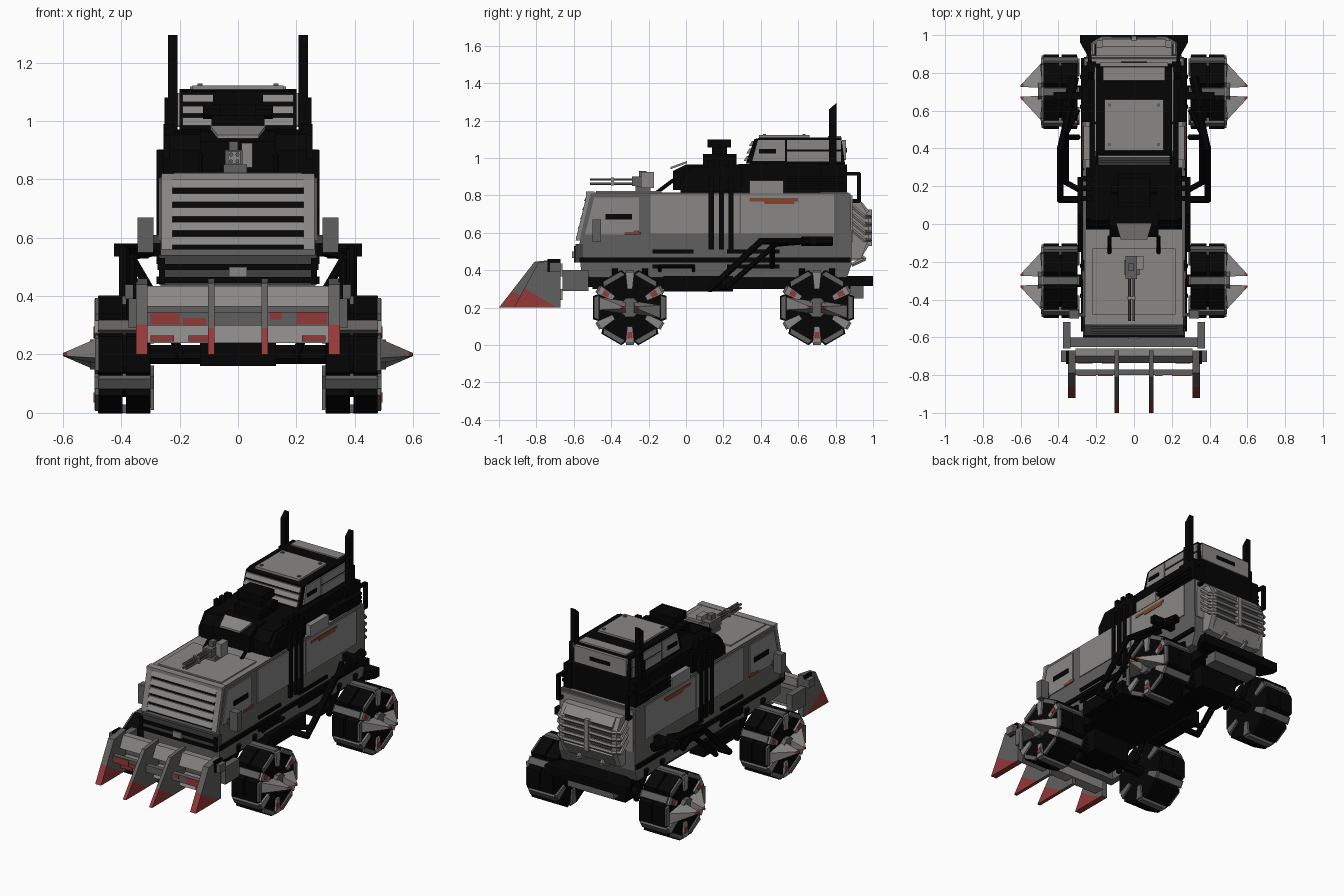
import bpy, bmesh, math
from mathutils import Vector, Matrix

if "Cube" in bpy.data.objects:
    bpy.data.objects.remove(bpy.data.objects["Cube"])


def material(name, c):
    m = bpy.data.materials.new(name)
    m.diffuse_color = (*c, 1)
    m.use_nodes = True
    m.node_tree.nodes["Principled BSDF"].inputs["Base Color"].default_value = m.diffuse_color
    return m


LIGHT = material("light grey", (0.255, 0.245, 0.24))
MID = material("mid grey", (0.12, 0.117, 0.115))
DARK = material("dark grey", (0.05, 0.05, 0.05))
BLACK = material("black", (0.0015, 0.0015, 0.0015))
RED = material("faded red", (0.30, 0.04, 0.04))
RUST = material("rust", (0.22, 0.06, 0.025))


def finish(name, bm, *mats):
    bmesh.ops.recalc_face_normals(bm, faces=bm.faces)
    me = bpy.data.meshes.new(name)
    bm.to_mesh(me)
    bm.free()
    for m in mats:
        me.materials.append(m)
    ob = bpy.data.objects.new(name, me)
    bpy.context.collection.objects.link(ob)
    return ob


def solid(name, mat, pts, both=False, red_cut=None):
    """Convex solid from corner points; optional mirrored copy and red tip below a slanted plane."""
    for s in ((1, -1) if both else (1,)):
        bm = bmesh.new()
        for p in pts:
            bm.verts.new((p[0] * s, p[1], p[2]))
        bmesh.ops.convex_hull(bm, input=bm.verts)
        bmesh.ops.dissolve_limit(bm, angle_limit=0.01, verts=bm.verts, edges=bm.edges)
        if red_cut is not None:
            no = Vector((0, 0.51, 0.86))
            bmesh.ops.bisect_plane(bm, geom=bm.verts[:] + bm.edges[:] + bm.faces[:],
                                   plane_co=no * red_cut / no.length_squared, plane_no=no)
            for f in bm.faces:
                f.material_index = int(f.calc_center_median().dot(no) < red_cut)
        finish(name + ("_right" if s > 0 else "_left") * both, bm, mat, RED)


def box(name, mat, xs, ys, zs, both=False):
    solid(name, mat, [(x, y, z) for x in xs for y in ys for z in zs], both)


def prism(name, mat, xs, profile, both=False, red_cut=None):
    solid(name, mat, [(x, y, z) for x in xs for y, z in profile], both, red_cut)


def rod(name, mat, path, r, both=False, n=8):
    """Round or square bar following a list of points."""
    for s in ((1, -1) if both else (1,)):
        bm = bmesh.new()
        pts = [Vector((x * s, y, z)) for x, y, z in path]
        for a, b in zip(pts, pts[1:]):
            d = b - a
            M = Matrix.Translation((a + b) / 2) @ d.to_track_quat('Z', 'Y').to_matrix().to_4x4() \
                @ Matrix.Rotation(math.pi / n, 4, 'Z')
            bmesh.ops.create_cone(bm, cap_ends=True, segments=n, radius1=r, radius2=r,
                                  depth=d.length + r * 0.8, matrix=M)
        finish(name + ("_right" if s > 0 else "_left") * both, bm, mat)


# Hull: dark lower tub, light upper shell with raked nose
prism("lower_hull", MID, (-.265, .265), [(-.56, .37), (-.57, .54), (.885, .54), (.885, .43), (.86, .36), (-.5, .36)])
prism("upper_hull", MID, (-.265, .265), [(-.57, .53), (-.565, .58), (-.51, .81), (.88, .81), (.885, .53)])
prism("nose_side_plate", LIGHT, (.264, .271), [(-.54, .59), (-.49, .79), (-.25, .79), (-.25, .59)], True)
box("door_plate", LIGHT, (.264, .271), (-.19, .285), (.595, .805), True)
box("rear_side_plate", LIGHT, (.264, .271), (.295, .79), (.595, .805), True)
box("hood_plate", LIGHT, (-.22, .22), (-.48, -.13), (.81, .824))
box("deck_plate", LIGHT, (-.255, .255), (-.505, .87), (.805, .816))
box("belt_stripe", BLACK, (.26, .28), (-.57, .88), (.442, .468), True)
for i, (y0, y1) in enumerate([(-.18, .04), (.22, .5)]):
    for z in (.42, .5):
        box(f"hull_slot_{i}", BLACK, (.26, .275), (y0, y1), (z - .01, z + .01), True)
box("nose_window_slot", BLACK, (.268, .276), (-.43, -.29), (.67, .70), True)
box("mirror", MID, (.29, .345), (-.50, -.455), (.55, .67), True)
box("mirror_arm", DARK, (.26, .30), (-.49, -.47), (.58, .61), True)
for y0, y1, z0, z1 in [(.34, .60, .768, .785), (.42, .58, .755, .77), (-.33, -.24, .59, .605), (-.28, -.25, .6, .612)]:
    box("rust_patch", RUST, (.270, .2745), (y0, y1), (z0, z1), True)
for y in (.135, .19, .24):
    box("side_rail", BLACK, (.25, .28), (y - .014, y + .014), (.51, .90), True)
    box("side_rail_top", BLACK, (.22, .255), (y - .014, y + .014), (.85, .99), True)

# Grille on the raked nose
prism("grille_back", BLACK, (-.235, .235), [(-.575, .56), (-.52, .80), (-.48, .80), (-.5, .56)])
for i in range(5):
    z = .575 + i * .049
    y = -.572 + i * .011
    prism(f"grille_louver_{i}", LIGHT, (-.225, .225), [(y - .018, z), (y, z + .03), (y + .03, z + .03), (y + .03, z)])
prism("grille_side", LIGHT, (.225, .262), [(-.59, .56), (-.53, .81), (-.49, .81), (-.53, .56)], True)
box("grille_top", LIGHT, (-.262, .262), (-.535, -.49), (.80, .82))

# Front bumper
box("bumper", DARK, (-.27, .27), (-.59, -.55), (.44, .54))
for z in (.455, .5):
    box("bumper_bar", BLACK, (-.25, .25), (-.60, -.58), (z - .01, z + .01))
box("bumper_upright", BLACK, (.25, .27), (-.60, -.58), (.44, .53), True)
box("tow_block", LIGHT, (-.03, .03), (-.61, -.58), (.465, .5))

# Plough with four teeth
prism("outer_tooth", MID, (.31, .35), [(-.92, .2), (-.79, .44), (-.67, .46), (-.67, .2)], True, -.18)
prism("inner_tooth", MID, (.08, .102), [(-1, .2), (-.81, .445), (-.67, .46), (-.67, .2)], True, -.225)
prism("plough_top_plate", LIGHT, (-.31, .31), [(-.735, .365), (-.70, .435), (-.66, .435), (-.66, .365)])
box("plough_top_cap", MID, (.31, .387), (-.73, -.67), (.39, .44), True)
box("plough_mid_bar", MID, (-.31, .31), (-.80, -.77), (.30, .345))
prism("plough_low_plate", LIGHT, (-.31, .31), [(-.73, .24), (-.70, .30), (-.66, .30), (-.66, .24)])
box("plough_back_beam", MID, (-.36, .36), (-.65, -.60), (.29, .39))
box("plough_hinge", BLACK, (.345, .36), (-.74, -.67), (.39, .46), True)
box("plough_arm", MID, (.335, .375), (-.66, -.52), (.29, .40), True)
for x0, x1, z0, z1 in [(-.30, -.2, .302, .343), (-.19, -.11, .30, .325), (.2, .305, .305, .345), (.11, .15, .32, .345)]:
    box("plough_red_stain", RED, (x0, x1), (-.804, -.798), (z0, z1))
for x in (-.26, -.13, .26):
    box("plough_red_plate", RED, (x - .04, x + .04), (-.738, -.728), (.245, .265))
box("plough_support", BLACK, (-.2, .2), (-.62, -.45), (.31, .37))

# Chassis, axles and suspension
box("chassis", BLACK, (-.2, .2), (-.5, .88), (.30, .37))
box("side_tank", BLACK, (.2, .30), (-.12, .25), (.285, .37), True)
for y in (-.3, .7):
    rod("axle", BLACK, [(-.3, y, .2), (.3, y, .2)], .035)
    box("differential", BLACK, (-.13, .13), (y - .09, y + .09), (.16, .31))
    for dy in (-.08, .08):
        rod("strut", BLACK, [(.2, y + dy, .2), (.27, y + dy, .4)], .017, True)
solid("rear_bumper", BLACK, [(x, y, z) for x, y in ((-.24, .88), (.24, .88), (-.285, .96), (.285, .96), (-.285, 1), (.285, 1))
                             for z in (.315, .37)])
box("rear_skid", MID, (-.16, .16), (.86, .95), (.25, .32))

# Wheels: black lugged drums, six wrapping treads, hub and paired spikes
for y in (-.3, .7):
    for x0, x1 in ((.30, .384), (.396, .48)):
        ring = [(y + .188 * math.cos(math.pi * k / 6), .2 + .188 * math.sin(math.pi * k / 6)) for k in range(12)]
        prism("tyre", BLACK, (x0, x1), ring, True)
    rod("wheel_core", BLACK, [(.36, y, .2), (.42, y, .2)], .15, True, 12)
    rod("hub", MID, [(.475, y, .2), (.485, y, .2)], .055, True)
    for k in range(6):
        a = math.pi / 6 + k * math.pi / 3

        def block(name, mat, x0, x1, r0, r1, w0, w1, off=0):
            ca, sa = math.cos(a + off), math.sin(a + off)
            solid(name, mat, [(x, y + r * ca - w * sa, .2 + r * sa + w * ca) for x in (x0, x1)
                              for r, h in ((r0, w0), (r1, w1)) for w in (-h, h)], True)
        block("tread", MID, .30, .48, .172, .201, .024, .02)
        block("tread_lip", LIGHT, .475, .492, .10, .19, .014, .024)
        block("tread_inner_lip", MID, .288, .302, .10, .19, .014, .024)
        for x0, x1 in ((.302, .384), (.396, .478)):
            block("lug", BLACK, x0, x1, .16, .197, .075, .062, math.pi / 6)
        block("rim_edge", MID, .478, .490, .165, .192, .066, .055, math.pi / 6)
        if k % 2 == 0:
            block("wheel_red_stain", RED, .488, .4955, .13, .165, .012, .016)

    def blade(d, t):
        return [(.482 + .118 * t, y + d * (.022 + .003 * t + e * (.14 - .13 * t)),
                 .2 - d * e * .022 * (1 - t) + h * (.034 * (1 - t) + .005 * t)) for e in (0, 1) for h in (-1, 1)]
    for d in (-1, 1):
        solid("wheel_spike", LIGHT, blade(d, 0) + blade(d, .88), True)
        solid("wheel_spike_tip", RED, blade(d, .88) + blade(d, 1), True)

# Side exhaust pipes
rod("upper_pipe", BLACK, [(.31, .77, .555), (.34, .62, .555), (.39, .4, .555), (.39, .13, .30), (.26, .13, .30)], .019, True)
rod("lower_pipe", BLACK, [(.30, .6, .55), (.36, .48, .54), (.36, .22, .31), (.27, .17, .31)], .016, True)
rod("pipe_muffler", BLACK, [(.35, .63, .555), (.32, .77, .555)], .028, True)
box("pipe_bracket", BLACK, (.26, .425), (.66, .70), (.535, .58), True)
rod("pipe_hanger", BLACK, [(.37, .46, .54), (.30, .46, .42)], .016, True)
rod("side_step_rail", BLACK, [(.27, .04, .40), (.29, .04, .42), (.29, -.14, .42), (.27, -.14, .40)], .01, True)

# Rear radiator housing with wrap-round bars
prism("radiator_housing", MID, (-.19, .19), [(.88, .47), (.88, .76), (.92, .76), (.955, .68), (.955, .56), (.92, .47)])
prism("radiator_top_frame", LIGHT, (-.17, .17), [(.88, .73), (.88, .765), (.94, .765), (.98, .715), (.96, .70)])
prism("radiator_base_frame", LIGHT, (-.17, .17), [(.88, .45), (.88, .50), (.96, .55), (.98, .535), (.93, .455)])
prism("radiator_cheek", LIGHT, (.165, .20), [(.88, .46), (.88, .765), (.935, .765), (.975, .69), (.975, .56), (.935, .46)], True)
box("radiator_recess", DARK, (-.165, .165), (.94, .962), (.55, .71))
box("radiator_divider", LIGHT, (-.014, .014), (.94, .995), (.53, .725))
for i in range(4):
    z = .56 + i * .042
    rod(f"radiator_bar_{i}", LIGHT, [(.02, .978, z), (.17, .98, z), (.215, .955, z), (.215, .895, z + .05)], .012, True, 6)
rod("tow_hook", LIGHT, [(.08, .90, .50), (.08, .955, .46), (.08, .89, .43)], .012, True, 6)
box("rear_wall_plate", LIGHT, (-.255, .255), (.88, .891), (.55, .80))

# Black superstructure
prism("cabin_base", BLACK, (-.235, .235), [(-.03, .81), (-.03, .90), (.02, .955), (.3, .96), (.36, .97), (.85, .97), (.85, .81)])
prism("cabin_brow", BLACK, (-.13, .13), [(-.07, .83), (-.07, .93), (0, .965), (.1, .965), (.1, .83)])
solid("cabin_brow_plate", LIGHT, [(s * x, y, z + t) for s in (-1, 1) for x, y, z in ((.07, -.082, .94), (.095, .005, .972))
                                  for t in (0, .012)])
prism("cabin_shoulder", BLACK, (.2, .255), [(-.03, .82), (-.03, .87), (.03, .95), (.3, .95), (.3, .82)], True)
rod("cabin_brace", BLACK, [(.13, -.15, .82), (.13, -.07, .88)], .011, True)
box("side_locker", LIGHT, (.21, .268), (.34, .52), (.81, .88), True)
for z in (.845, .87, .895):
    box("cooling_fin", BLACK, (.23, .275), (.54, .84), (z - .008, z + .008), True)
box("cupola_neck", BLACK, (-.06, .06), (.14, .22), (.95, 1.07))
box("cupola_base", BLACK, (-.09, .09), (.09, .27), (.95, 1.02))
box("cupola_top", BLACK, (-.085, .085), (.115, .24), (1.055, 1.1))
rod("cupola_scope", BLACK, [(.06, .18, 1.03), (.11, .18, 1.03)], .025, True)

# Rear turret
prism("turret", BLACK, (-.2, .2), [(.32, .97), (.365, 1.10), (.40, 1.11), (.83, 1.11), (.85, .97)])
for i in range(3):
    z, y = .985 + i * .04, .325 + i * .014
    prism(f"turret_louver_{i}", LIGHT, (-.19, .19), [(y - .016, z), (y, z + .026), (y + .04, z + .026), (y + .04, z)])
prism("turret_side_plate", LIGHT, (.195, .208), [(.355, .985), (.385, 1.095), (.53, 1.095), (.53, .985)], True)
box("turret_rear_side_plate", LIGHT, (.195, .208), (.54, .83), (1.045, 1.095), True)
box("turret_low_side_plate", LIGHT, (.195, .208), (.54, .83), (.98, 1.035), True)
box("turret_slot", BLACK, (.205, .213), (.39, .48), (1.025, 1.048), True)
box("turret_roof_hatch", LIGHT, (-.155, .155), (.39, .66), (1.105, 1.122))
box("turret_roof_strip", LIGHT, (-.165, .165), (.76, .83), (1.105, 1.118))
box("turret_rear_plate", LIGHT, (-.18, .18), (.835, .855), (.99, 1.095))
box("turret_rear_slot", BLACK, (-.07, .07), (.852, .86), (1.03, 1.052))
for x in (-.13, .13):
    for y in (.42, .63):
        box("roof_bolt", MID, (x - .008, x + .008), (y - .008, y + .008), (1.12, 1.128))

# Exhaust stacks and rear frame
prism("exhaust_stack", BLACK, (.208, .24), [(.765, .82), (.765, 1.26), (.805, 1.295), (.805, .82)], True)
box("stack_base", BLACK, (.20, .252), (.72, .86), (.81, .965), True)
box("stack_guard", BLACK, (.238, .252), (.765, .805), (.95, 1.08), True)
rod("rear_frame", BLACK, [(.23, .83, .915), (.24, .925, .915), (.24, .925, .77), (.24, .87, .77)], .014, True, 4)

# Machine gun on the hood
box("gun_base", MID, (-.05, .03), (-.27, -.19), (.82, .85))
box("gun_body", MID, (-.045, .015), (-.29, -.17), (.85, .90))
box("gun_sight", MID, (-.03, .0), (-.25, -.21), (.90, .93))
box("gun_ammo_box", LIGHT, (.012, .05), (-.24, -.17), (.84, .925))
for x in (-.024, -.002):
    for z in (.862, .885):
        rod("gun_barrel", MID, [(x, -.51, z), (x, -.27, z)], .007, n=6)
box("gun_clamp", LIGHT, (-.034, .008), (-.40, -.385), (.852, .895))
